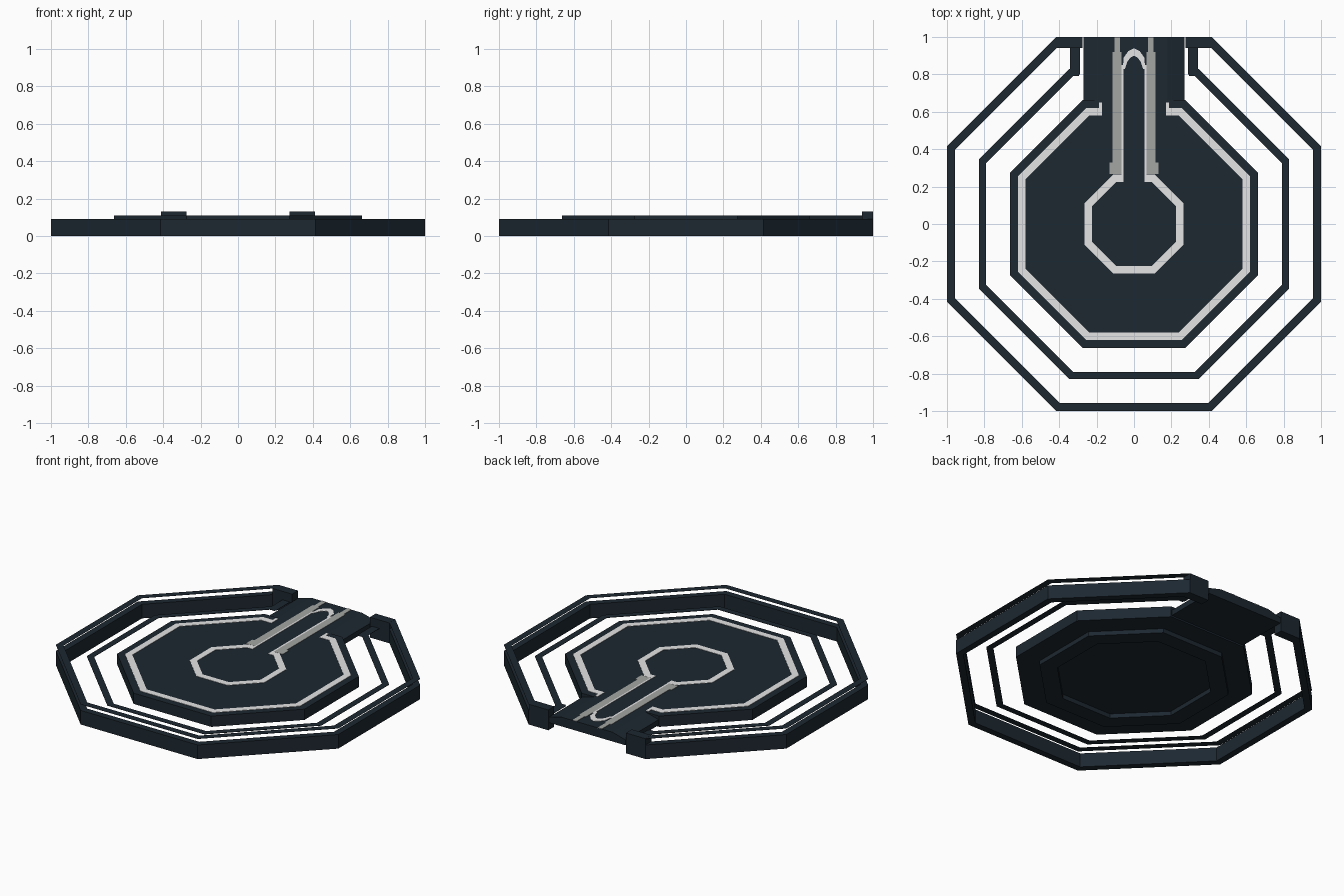
import bpy, bmesh, math

if "Cube" in bpy.data.objects:
    bpy.data.objects.remove(bpy.data.objects["Cube"])

def material(name, rgb):
    m = bpy.data.materials.new(name)
    m.diffuse_color = (*rgb, 1)
    m.use_nodes = True
    m.node_tree.nodes["Principled BSDF"].inputs["Base Color"].default_value = m.diffuse_color
    return m

DARK = material("dark blue grey", (0.012, 0.021, 0.030))
LIGHT = material("light grey", (0.78, 0.78, 0.78))
MID = material("mid grey", (0.37, 0.38, 0.37))

def finish(name, bm, mat):
    bmesh.ops.recalc_face_normals(bm, faces=bm.faces)
    me = bpy.data.meshes.new(name)
    bm.to_mesh(me)
    bm.free()
    me.materials.append(mat)
    ob = bpy.data.objects.new(name, me)
    bpy.context.collection.objects.link(ob)
    return ob

def octagon(a):
    """Eight corners for apothem a, clockwise from the back right."""
    r = a / math.cos(math.pi / 8)
    return [(r * math.cos(math.radians(67.5 - 45 * i)),
             r * math.sin(math.radians(67.5 - 45 * i))) for i in range(8)]

def open_octagon(a, gap):
    return [(gap, a)] + octagon(a) + [(-gap, a)]

def band(name, outer, inner, z0, z1, mat):
    """Solid band between two matching paths."""
    bm = bmesh.new()
    secs = [[bm.verts.new((*o, z0)), bm.verts.new((*o, z1)),
             bm.verts.new((*i, z1)), bm.verts.new((*i, z0))]
            for o, i in zip(outer, inner)]
    for p, q in zip(secs, secs[1:]):
        for k in range(4):
            n = (k + 1) % 4
            bm.faces.new((p[k], p[n], q[n], q[k]))
    bm.faces.new(secs[0])
    bm.faces.new(secs[-1])
    return finish(name, bm, mat)

def ring(name, a, b, gap, z0, z1, mat):
    return band(name, open_octagon(a, gap), open_octagon(b, gap), z0, z1, mat)

def pair(name, x0, x1, y0, y1, z0, z1, mat):
    """Box on the right plus its mirror on the left."""
    for s, side in ((1, "right"), (-1, "left")):
        band(f"{name}_{side}", [(s * x1, y0), (s * x1, y1)],
             [(s * x0, y0), (s * x0, y1)], z0, z1, mat)

TOP, PLATE = 0.109, 0.111

# Outer wall, thin handrail floating above it, and raised end posts
ring("outer_wall", 1.0, 0.958, 0.30, 0, 0.09, DARK)
ring("handrail", 1.0, 0.958, 0.30, 0.1285, 0.1295, DARK)
pair("end_post", 0.275, 0.413, 0.94, 1.0, 0, 0.13, DARK)

# Thin flat inner rail with returns to the posts
ring("inner_rail", 0.83, 0.79, 0.295, 0.074, 0.076, DARK)
pair("rail_return", 0.29, 0.343, 0.80, 0.94, 0.074, 0.076, DARK)

# Central platform: octagonal slab with a hollow foot ring below
bm = bmesh.new()
loops = [[bm.verts.new((x, y, z)) for x, y in octagon(a)] for a, z in
         ((0.663, TOP), (0.663, 0.04), (0.53, 0.04), (0.53, 0.012),
          (0.43, 0.012), (0.43, 0.04))]
for p, q in zip(loops, loops[1:]):
    for k in range(8):
        n = (k + 1) % 8
        bm.faces.new((p[k], p[n], q[n], q[k]))
bm.faces.new(loops[0])
bm.faces.new(loops[-1])
finish("platform", bm, DARK)

# Walkway to the back, with shoulders sloping down at the sides
bm = bmesh.new()
profile = [(-0.27, 0.05), (0.27, 0.05), (0.27, 0.085), (0.18, TOP),
           (-0.18, TOP), (-0.27, 0.085)]
a, b = [[bm.verts.new((x, y, z)) for x, z in profile] for y in (0.64, 1.0)]
for k in range(6):
    n = (k + 1) % 6
    bm.faces.new((a[k], a[n], b[n], b[k]))
bm.faces.new(a)
bm.faces.new(b)
finish("walkway", bm, DARK)

# Large light ring and its turned-up ends
ring("large_light_ring", 0.62, 0.58, 0.17, TOP - 0.003, PLATE, LIGHT)
pair("large_ring_end", 0.17, 0.188, 0.61, 0.65, TOP - 0.003, PLATE, LIGHT)

# Small light ring
ring("small_light_ring", 0.265, 0.225, 0.055, TOP - 0.003, PLATE, LIGHT)

# Guide strips along the walkway
pair("grey_strip", 0.067, 0.115, 0.33, 0.92, TOP - 0.003, PLATE, MID)
pair("grey_strip_foot", 0.067, 0.13, 0.266, 0.33, TOP - 0.003, PLATE, MID)
pair("grey_strip_tip", 0.075, 0.105, 0.92, 1.0, TOP - 0.003, PLATE, MID)
pair("light_edge", 0.056, 0.067, 0.265, 0.85, TOP - 0.003, PLATE, LIGHT)

# Rounded arch between the strips
half_out = [(0.06, 0.83), (0.055, 0.89), (0.03, 0.925), (0, 0.94)]
half_in = [(0.048, 0.83), (0.035, 0.87), (0.018, 0.89), (0, 0.90)]
mirror = lambda h: h + [(-x, y) for x, y in reversed(h[:-1])]
band("light_arch", mirror(half_out), mirror(half_in), TOP - 0.003, PLATE, LIGHT)
